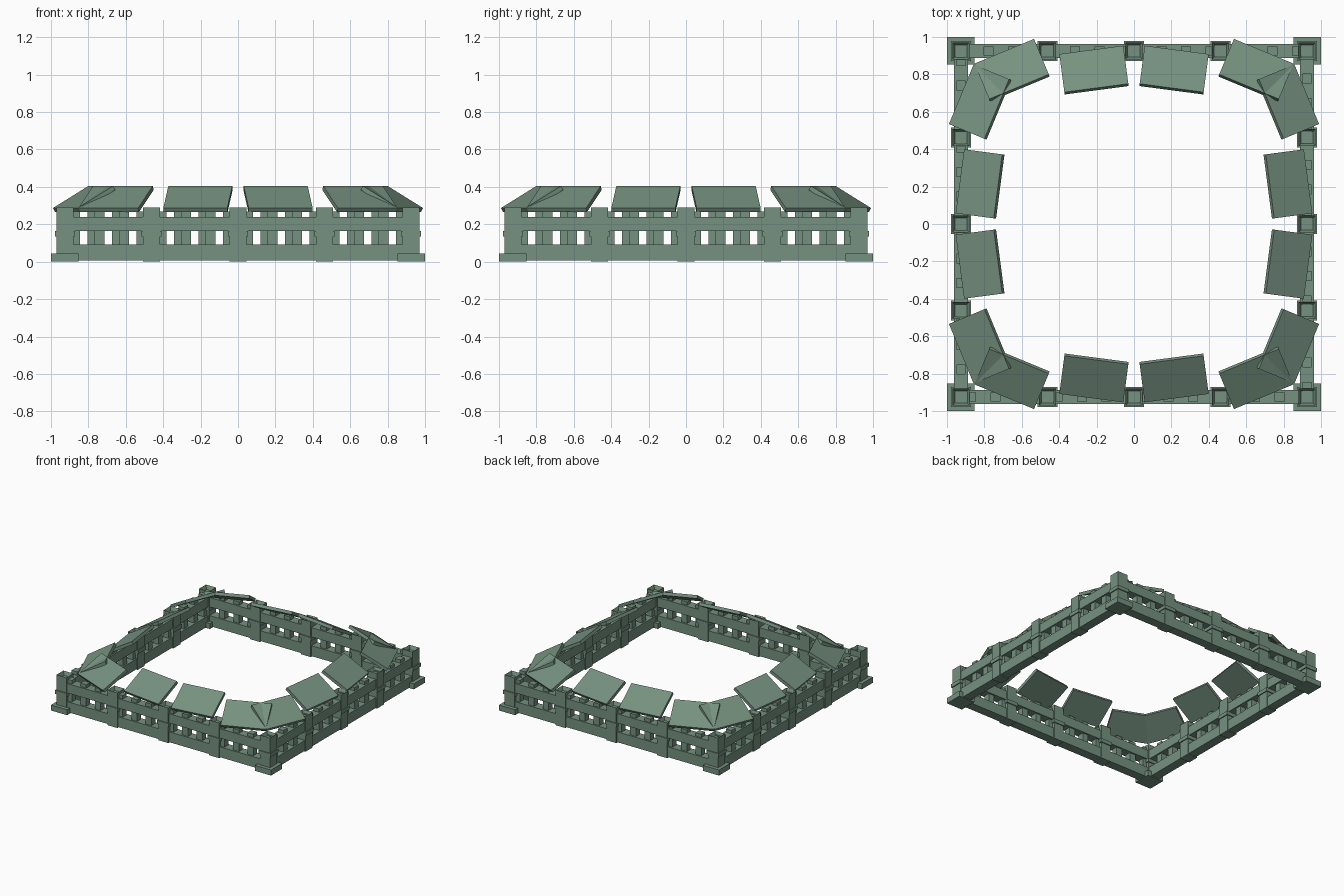
import bpy, bmesh, math
from mathutils import Matrix, Vector

if "Cube" in bpy.data.objects:
    bpy.data.objects.remove(bpy.data.objects["Cube"])

mat = bpy.data.materials.new("grey green")
mat.diffuse_color = (0.18, 0.285, 0.215, 1)
mat.use_nodes = True
mat.node_tree.nodes["Principled BSDF"].inputs["Base Color"].default_value = mat.diffuse_color


def finish(bm, name):
    bmesh.ops.recalc_face_normals(bm, faces=bm.faces)
    me = bpy.data.meshes.new(name)
    bm.to_mesh(me)
    bm.free()
    me.materials.append(mat)
    ob = bpy.data.objects.new(name, me)
    bpy.context.collection.objects.link(ob)
    return ob


def box(bm, center, size, rot=Matrix.Identity(4)):
    m = Matrix.Translation(center) @ rot @ Matrix.Diagonal((*size, 1))
    return bmesh.ops.create_cube(bm, size=1, matrix=m)["verts"]


def block(bm, x, y, z0, z1, sx, sy, hollow=0):
    verts = box(bm, (x, y, (z0 + z1) / 2), (sx, sy, z1 - z0))
    if hollow:  # sunken square in the top
        top = max({f for v in verts for f in v.link_faces},
                  key=lambda f: f.calc_center_median().z)
        bmesh.ops.inset_region(bm, faces=[top], thickness=hollow)
        for v in top.verts:
            v.co.z -= 0.03


EDGE = 0.925
BAY = EDGE / 2

for side, label in enumerate(("front", "right", "back", "left")):
    turn = Matrix.Rotation(side * math.pi / 2, 4, "Z")

    # posts: one corner and three between, each with a collar
    bm = bmesh.new()
    for i in range(4):
        x = -EDGE + i * BAY
        block(bm, x, -EDGE, 0, 0.29, 0.09, 0.09, 0.02)
        block(bm, x, -EDGE, 0.135, 0.165, 0.106, 0.106)
    finish(bm, label + "_posts").matrix_world = turn

    # corner foot
    bm = bmesh.new()
    block(bm, -EDGE - 0.002, -EDGE - 0.002, 0, 0.045, 0.146, 0.146)
    finish(bm, label + "_corner_foot").matrix_world = turn

    # lower and upper rails
    bm = bmesh.new()
    for z0, z1 in ((0.006, 0.091), (0.163, 0.24)):
        block(bm, 0, -EDGE, z0, z1, 2 * EDGE, 0.076)
    finish(bm, label + "_rails").matrix_world = turn

    # pickets, stepping from each post
    bm = bmesh.new()
    for i in range(4):
        for k in range(3):
            x = -EDGE + i * BAY + 0.053 + k * 0.131
            block(bm, x, -EDGE, 0.01, 0.268, 0.053, 0.05)
    finish(bm, label + "_pickets").matrix_world = turn

    # sloping roof slabs, fanned toward the corners
    bm = bmesh.new()
    for x, yaw in ((-0.652, -22.5), (-0.214, -7.5), (0.214, 7.5), (0.652, 22.5)):
        rot = (Matrix.Rotation(math.radians(yaw), 4, "Z")
               @ Matrix.Rotation(math.radians(30), 4, "X"))
        box(bm, Vector((x, -0.823, 0.335)), (0.345, 0.237, 0.025), rot)
    finish(bm, label + "_roof_slabs").matrix_world = turn
